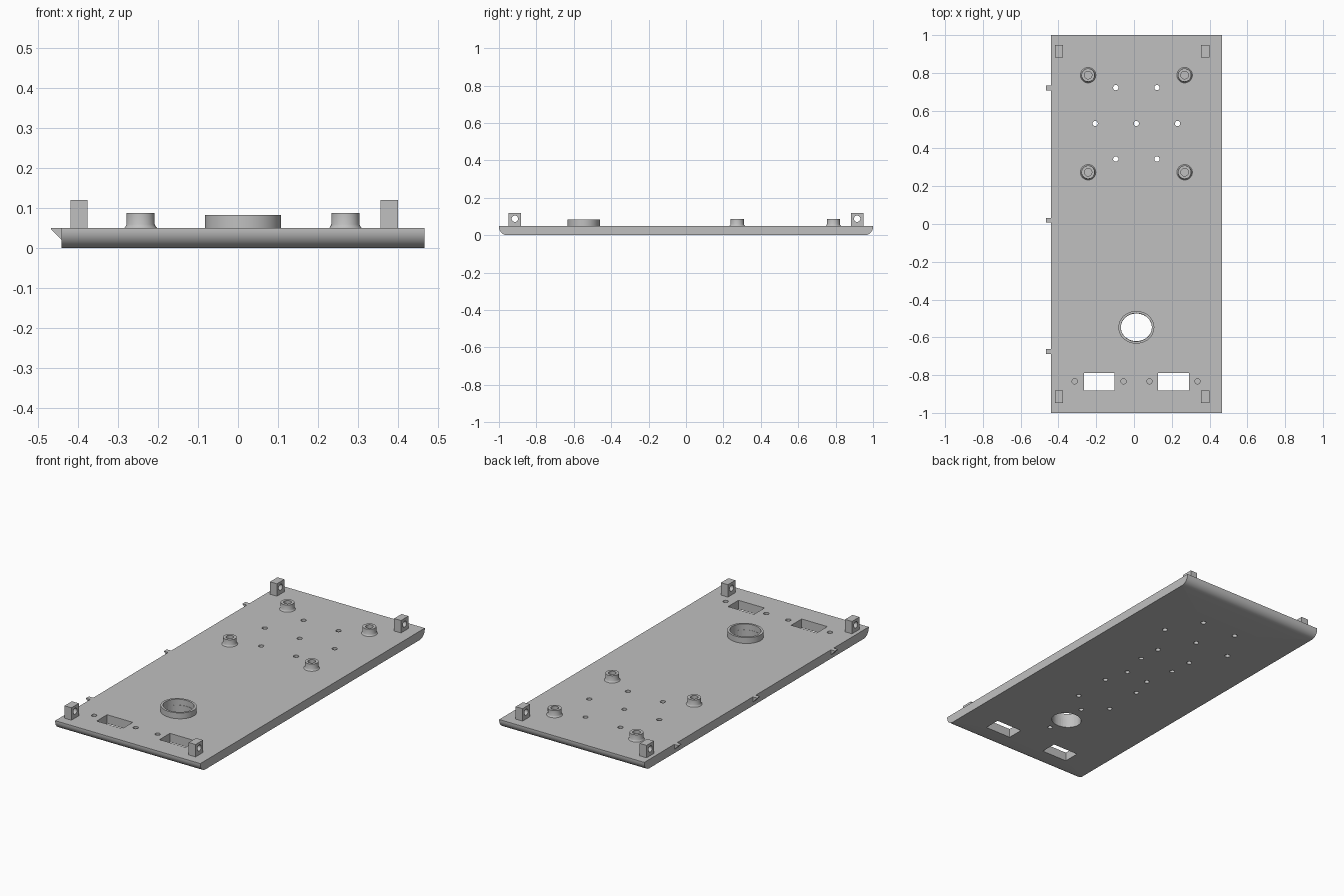
import bpy, bmesh, math
from mathutils import Matrix

cube = bpy.data.objects.get("Cube")
if cube:
    bpy.data.objects.remove(cube, do_unlink=True)

GREY = (0.53, 0.53, 0.53, 1)
mat = bpy.data.materials.new("plain grey")
mat.use_nodes = True
mat.diffuse_color = GREY
mat.node_tree.nodes["Principled BSDF"].inputs["Base Color"].default_value = GREY

MID = 0.0125                      # plate centre in x
LEFT, RIGHT = -0.44, 0.465        # plate edges in x
TOP = 0.05                        # plate thickness


def finish(name, bm, smooth=True):
    bmesh.ops.recalc_face_normals(bm, faces=bm.faces)
    me = bpy.data.meshes.new(name)
    bm.to_mesh(me)
    bm.free()
    me.materials.append(mat)
    ob = bpy.data.objects.new(name, me)
    bpy.context.collection.objects.link(ob)
    if smooth:
        activate(ob)
        bpy.ops.object.shade_smooth_by_angle(angle=math.radians(35))
    return ob


def activate(ob):
    bpy.ops.object.select_all(action='DESELECT')
    ob.select_set(True)
    bpy.context.view_layer.objects.active = ob


def add_box(bm, x0, x1, y0, y1, z0, z1):
    m = Matrix.Translation(((x0 + x1) / 2, (y0 + y1) / 2, (z0 + z1) / 2))
    m = m @ Matrix.Diagonal((x1 - x0, y1 - y0, z1 - z0, 1))
    bmesh.ops.create_cube(bm, size=1, matrix=m)


def add_hole(bm, x, y, z0, z1, r, ry=None, seg=20):
    m = Matrix.Translation((x, y, (z0 + z1) / 2)) @ Matrix.Diagonal((1, (ry or r) / r, 1, 1))
    bmesh.ops.create_cone(bm, cap_ends=True, segments=seg, radius1=r, radius2=r,
                          depth=z1 - z0, matrix=m)


def add_prism(bm, outline, axis, a, b):
    """Extrude an outline from a to b along x, or along y."""
    rows = []
    for t in (a, b):
        rows.append([bm.verts.new((t, u, z) if axis == 'x' else (u, t, z)) for u, z in outline])
    n = len(outline)
    for row in rows:
        bm.faces.new(row)
    for i in range(n):
        j = (i + 1) % n
        bm.faces.new((rows[0][i], rows[0][j], rows[1][j], rows[1][i]))


def lathe(name, profile, x, y, sy=1, seg=40):
    """Turn a closed (radius, z) profile about z."""
    bm = bmesh.new()
    rings = []
    for k in range(seg):
        a = 2 * math.pi * k / seg
        rings.append([bm.verts.new((x + r * math.cos(a), y + sy * r * math.sin(a), z))
                      for r, z in profile])
    n = len(profile)
    for k in range(seg):
        p, q = rings[k], rings[(k + 1) % seg]
        for i in range(n):
            j = (i + 1) % n
            bm.faces.new((p[i], q[i], q[j], p[j]))
    return finish(name, bm)


def cut(ob, bm):
    cutter = finish("cutter", bm, False)
    cutter.hide_render = True
    activate(ob)
    mod = ob.modifiers.new("cut", 'BOOLEAN')
    mod.operation = 'DIFFERENCE'
    mod.solver = 'EXACT'
    mod.object = cutter
    bpy.ops.object.modifier_apply(modifier=mod.name)
    bpy.data.objects.remove(cutter, do_unlink=True)
    bpy.ops.object.shade_smooth_by_angle(angle=math.radians(35))


# Base plate with rounded lower ends
R = 0.045
arc = [(1 - R + R * math.sin(math.radians(a)), R - R * math.cos(math.radians(a)))
       for a in range(0, 91, 9)]
outline = arc + [(1, TOP), (-1, TOP)] + [(-y, z) for y, z in reversed(arc)]
bm = bmesh.new()
add_prism(bm, outline, 'x', LEFT, RIGHT)
plate = finish("base_plate", bm)

# Openings in the plate
RING_Y, RING_IN, RING_OUT, OVAL = -0.547, 0.082, 0.095, 0.91
bm = bmesh.new()
add_hole(bm, MID, RING_Y, -0.1, 0.1, RING_IN, RING_IN * 0.89, seg=48)
for x0, x1 in ((-0.264, -0.104), (0.128, 0.29)):
    add_box(bm, x0, x1, -0.882, -0.789, -0.1, 0.1)
# through vent holes
for y, offsets in ((0.722, (-0.109, 0.109)), (0.532, (-0.218, 0, 0.218)),
                   (0.344, (-0.109, 0.109))):
    for dx in offsets:
        add_hole(bm, MID + dx, y, -0.1, 0.1, 0.014)
# blind screw holes beside the rectangular openings
for x in (-0.314, -0.055, 0.082, 0.336):
    add_hole(bm, x, -0.833, 0.012, 0.1, 0.014)
# blind holes on the underside
under = [(MID + s + 0.01, y) for s in (-0.108, 0.108) for y in (0.215, -0.082, -0.305)]
under += [(0.093, 0.056), (-0.053, 0.043), (0.025, -0.41), (0.03, -0.662)]
for x, y in under:
    add_hole(bm, x, y, -0.1, 0.035, 0.013)
cut(plate, bm)

# Raised oval collar around the large opening
lathe("oval_collar", [(RING_OUT, TOP - 0.002), (RING_OUT, 0.083), (RING_IN, 0.083),
                      (RING_IN, TOP - 0.002)], MID, RING_Y, sy=OVAL, seg=48)

# Four standoffs with a flared foot and a screw hole
for side, x in (("right", -0.243), ("left", 0.268)):
    for end, y in (("rear", 0.788), ("middle", 0.274)):
        lathe(f"{side}_{end}_standoff",
              [(0.042, TOP - 0.001), (0.038, 0.053), (0.035, 0.059), (0.035, 0.088),
               (0.02, 0.088), (0.02, TOP - 0.001)], x, y, seg=32)

# Corner posts with a sideways hole
for side, x0, x1 in (("right", -0.418, -0.375), ("left", 0.356, 0.399)):
    for end, y in (("front", -0.915), ("rear", 0.915)):
        bm = bmesh.new()
        add_box(bm, x0, x1, y - 0.033, y + 0.033, TOP - 0.001, 0.12)
        post = finish(f"{side}_{end}_post", bm)
        bm = bmesh.new()
        add_hole(bm, 0, 0, -0.1, 0.1, 0.017, seg=24)
        bm.transform(Matrix.Translation(((x0 + x1) / 2, y, 0.088))
                     @ Matrix.Rotation(math.pi / 2, 4, 'Y'))
        cut(post, bm)

# Wedge-shaped snap tabs along one long edge
for i, y in enumerate((-0.675, 0.02, 0.72)):
    bm = bmesh.new()
    add_prism(bm, [(LEFT + 0.001, TOP), (-0.467, TOP), (-0.467, 0.048), (LEFT + 0.001, 0.02)],
              'y', y - 0.013, y + 0.013)
    finish(f"snap_tab_{i + 1}", bm, False)
